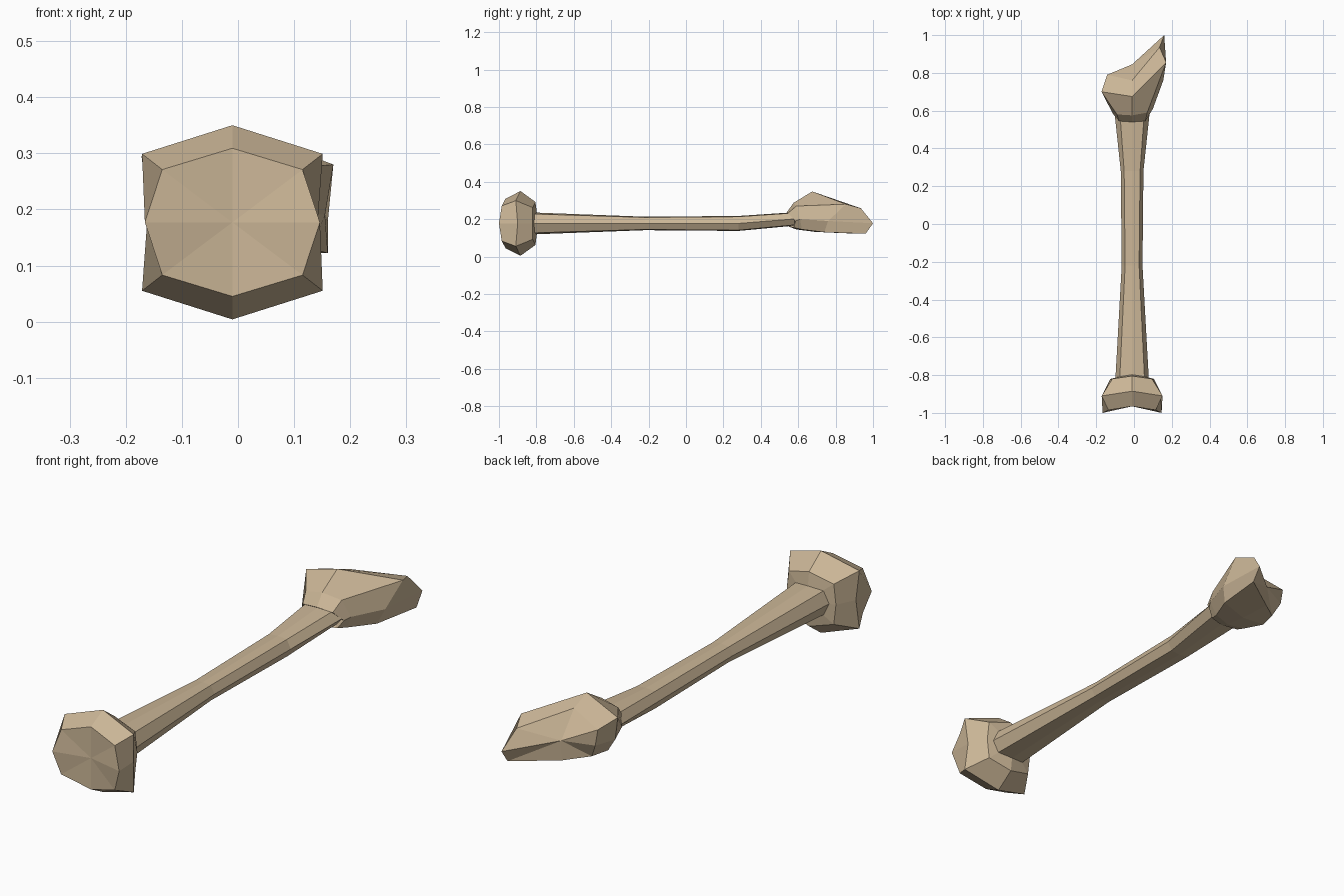
import bpy, bmesh

CX, CZ = -0.01, 0.177   # bone axis

mat = bpy.data.materials.new("bone tan")
mat.diffuse_color = (0.60, 0.47, 0.31, 1)


def sym_ring(yt, ht, xc, yc, hc, xs, ys):
    """Eight points: top, corner, side ... mirrored both ways about the axis."""
    return [(CX, yt, CZ + ht), (CX + xc, yc, CZ + hc), (CX + xs, ys, CZ),
            (CX + xc, yc, CZ - hc), (CX, yt, CZ - ht), (CX - xc, yc, CZ - hc),
            (CX - xs, ys, CZ), (CX - xc, yc, CZ + hc)]


def loft(name, rings, start, end):
    """Skin the rings and close both ends with a fan to a centre point."""
    bm = bmesh.new()
    rows = [[bm.verts.new(p) for p in r] for r in rings]
    for a, b in zip(rows, rows[1:]):
        for i in range(8):
            j = (i + 1) % 8
            bm.faces.new((a[i], a[j], b[j], b[i]))
    for row, centre in ((rows[0], start), (rows[-1], end)):
        c = bm.verts.new(centre)
        for i in range(8):
            bm.faces.new((row[i], row[(i + 1) % 8], c))
    bmesh.ops.recalc_face_normals(bm, faces=bm.faces)
    me = bpy.data.meshes.new(name)
    bm.to_mesh(me)
    bm.free()
    me.materials.append(mat)
    bpy.context.collection.objects.link(bpy.data.objects.new(name, me))


# front knob with a shallow groove in its end face
loft("front_knob", [
    sym_ring(-0.965, 0.132, 0.125, -0.985, 0.094, 0.156, -1.0),
    sym_ring(-0.885, 0.173, 0.161, -0.91, 0.122, 0.152, -0.90),
    sym_ring(-0.805, 0.115, 0.105, -0.82, 0.085, 0.115, -0.82),
], (CX, -0.965, CZ), (CX, -0.79, CZ))

# slender shaft, waisted in the middle
loft("shaft", [
    sym_ring(-0.83, 0.059, 0.066, -0.83, 0.051, 0.089, -0.83),
    sym_ring(-0.22, 0.036, 0.037, -0.22, 0.032, 0.055, -0.22),
    sym_ring(0.28, 0.040, 0.042, 0.28, 0.036, 0.060, 0.28),
    [(x, y, z + 0.024) for x, y, z in
     sym_ring(0.58, 0.036, 0.064, 0.58, 0.032, 0.092, 0.58)],
], (CX, -0.83, CZ), (CX, 0.6, 0.2))

# back head, drawn out to a point on the right
loft("back_head", [
    [(CX, 0.54, 0.238), (0.06, 0.545, 0.232), (0.085, 0.585, 0.19), (0.06, 0.575, 0.155),
     (CX, 0.55, 0.16), (-0.08, 0.57, 0.155), (-0.105, 0.575, 0.19), (-0.08, 0.545, 0.232)],
    [(CX, 0.575, 0.287), (0.07, 0.59, 0.27), (0.1, 0.61, 0.2), (0.075, 0.62, 0.145),
     (CX, 0.59, 0.145), (-0.09, 0.6, 0.15), (-0.115, 0.59, 0.2), (-0.09, 0.58, 0.27)],
    [(CX, 0.675, 0.348), (0.17, 0.855, 0.28), (0.155, 0.76, 0.19), (0.13, 0.74, 0.13),
     (CX, 0.69, 0.132), (-0.12, 0.69, 0.14), (-0.16, 0.70, 0.2), (-0.172, 0.70, 0.295)],
    [(CX, 0.76, 0.315), (0.135, 0.935, 0.258), (0.16, 1.0, 0.178), (0.16, 0.96, 0.122),
     (CX, 0.84, 0.125), (-0.10, 0.77, 0.14), (-0.13, 0.79, 0.2), (-0.142, 0.79, 0.27)],
], (CX, 0.59, 0.2), (CX, 0.845, 0.21))
